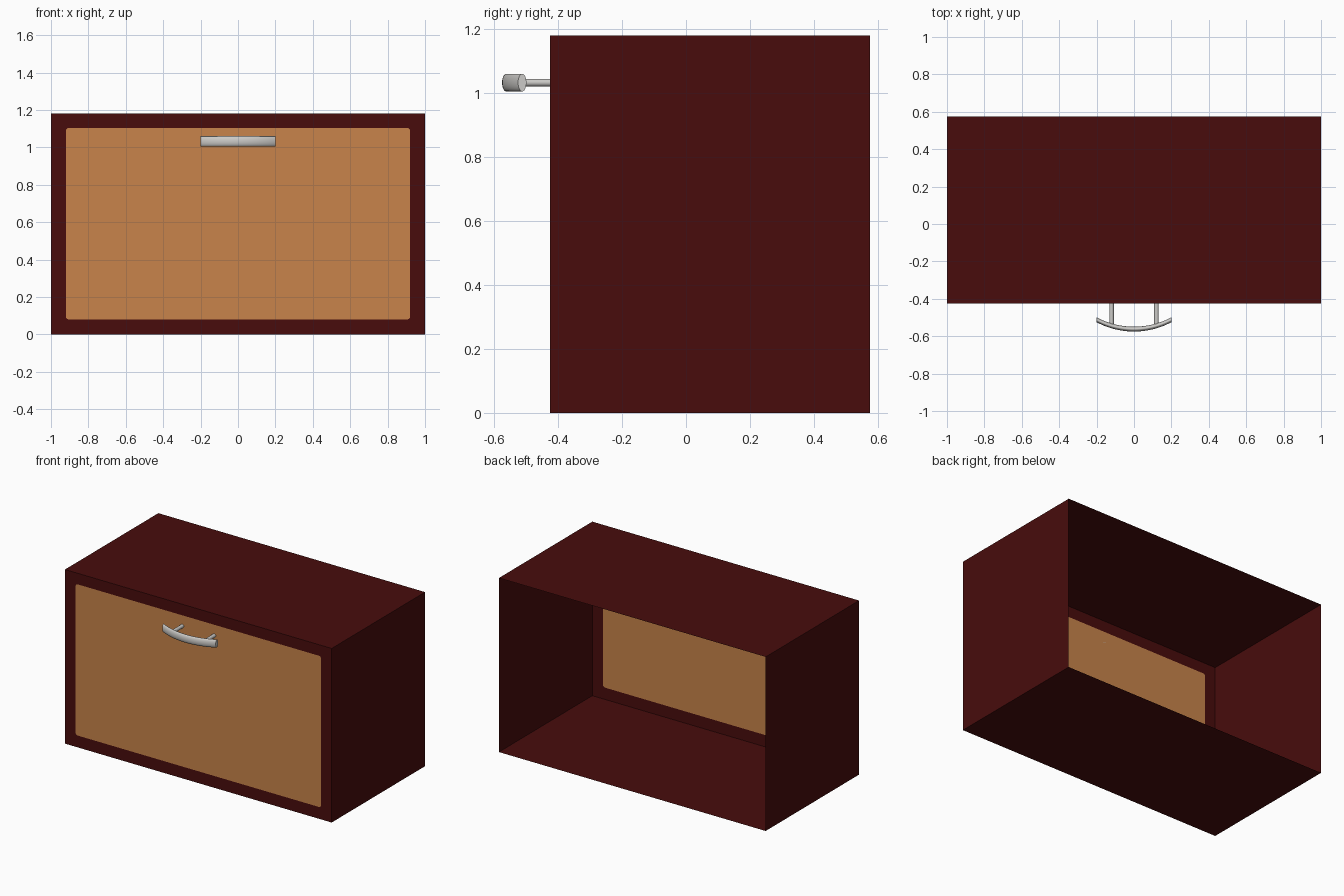
import bpy, bmesh, math
from mathutils import Matrix

if "Cube" in bpy.data.objects:
    bpy.data.objects.remove(bpy.data.objects["Cube"])

W, H = 1.0, 1.18            # half width, height
FRONT, BACK = -0.425, 0.575


def material(name, rgb):
    m = bpy.data.materials.new(name)
    m.diffuse_color = (*rgb, 1)
    m.use_nodes = True
    m.node_tree.nodes["Principled BSDF"].inputs["Base Color"].default_value = m.diffuse_color
    return m


DARK = material("dark red wood", (0.065, 0.0037, 0.0037))
TAN = material("tan wood", (0.578, 0.231, 0.069))
STEEL = material("brushed steel", (0.6, 0.59, 0.57))


def make(name, bm, mat, smooth=False):
    mesh = bpy.data.meshes.new(name)
    bm.to_mesh(mesh)
    bm.free()
    mesh.materials.append(mat)
    ob = bpy.data.objects.new(name, mesh)
    bpy.context.collection.objects.link(ob)
    if smooth:
        bpy.ops.object.select_all(action='DESELECT')
        ob.select_set(True)
        bpy.context.view_layer.objects.active = ob
        bpy.ops.object.shade_smooth_by_angle(angle=math.radians(40))
    return ob


# rounded outline of the front panel, one arc per corner, counter-clockwise seen from the front
PX, Z0, Z1, R, N = 0.92, 0.08, 1.105, 0.016, 5
centres = [(PX - R, Z1 - R), (R - PX, Z1 - R), (R - PX, Z0 + R), (PX - R, Z0 + R)]
arcs = [[(cx + R * math.cos(math.pi / 2 * (k + i / N)), FRONT,
          cz + R * math.sin(math.pi / 2 * (k + i / N))) for i in range(N + 1)]
        for k, (cx, cz) in enumerate(centres)]

# front panel: a flat sheet flush with the frame
bm = bmesh.new()
bm.faces.new([bm.verts.new(p) for arc in arcs for p in arc])
make("front_panel", bm, TAN)

# cabinet shell: thin walls open at the back, plus the frame around the panel
bm = bmesh.new()
corners = [(W, H), (-W, H), (-W, 0), (W, 0)]
front = [bm.verts.new((x, FRONT, z)) for x, z in corners]
back = [bm.verts.new((x, BACK, z)) for x, z in corners]
inner = [[bm.verts.new(p) for p in arc] for arc in arcs]
for k in range(4):
    n = (k + 1) % 4
    bm.faces.new((front[k], back[k], back[n], front[n]))
    bm.faces.new((front[k], front[n], inner[n][0], inner[k][-1]))
    for a, b in zip(inner[k], inner[k][1:]):
        bm.faces.new((front[k], b, a))
bmesh.ops.recalc_face_normals(bm, faces=bm.faces)
# outward means the front frame faces -y
frame = [f for f in bm.faces if abs(f.normal.y) > 0.9]
if frame[0].normal.y > 0:
    bmesh.ops.reverse_faces(bm, faces=bm.faces)
make("cabinet_shell", bm, DARK)

# handle grip: oval section swept along a shallow arc
HZ, SIDES, STEPS = 1.0325, 24, 24
RAD = 0.425


def grip_y(x):
    return -0.562 + RAD - math.sqrt(RAD * RAD - x * x)


bm = bmesh.new()
rings = []
for s in range(STEPS + 1):
    x = -0.2 + 0.4 * s / STEPS
    rings.append([bm.verts.new((x, grip_y(x) + 0.013 * math.cos(2 * math.pi * i / SIDES),
                                HZ + 0.0275 * math.sin(2 * math.pi * i / SIDES)))
                  for i in range(SIDES)])
for a, b in zip(rings, rings[1:]):
    for i in range(SIDES):
        j = (i + 1) % SIDES
        bm.faces.new((a[i], a[j], b[j], b[i]))
bm.faces.new(rings[0])
bm.faces.new(rings[-1])
bmesh.ops.recalc_face_normals(bm, faces=bm.faces)
make("handle_grip", bm, STEEL, True)

# handle posts
for side, x in (("left", -0.12), ("right", 0.12)):
    bm = bmesh.new()
    end = grip_y(x)
    bmesh.ops.create_cone(bm, cap_ends=True, segments=20, radius1=0.012, radius2=0.012,
                          depth=FRONT - end,
                          matrix=Matrix.Translation((x, (FRONT + end) / 2, HZ))
                          @ Matrix.Rotation(math.pi / 2, 4, 'X'))
    make(side + "_handle_post", bm, STEEL, True)
